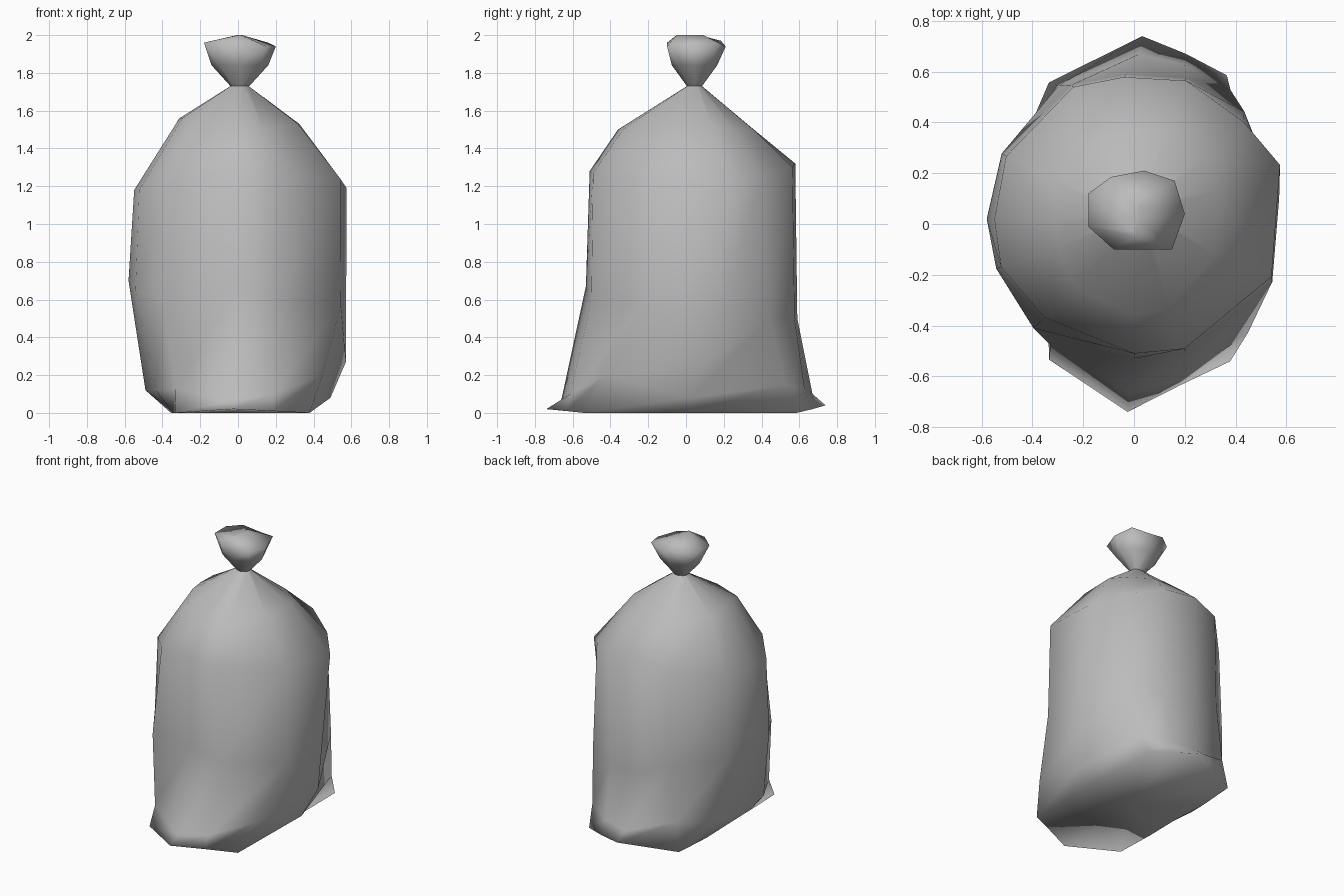
import bpy
import bmesh
from math import radians, cos, sin

cube = bpy.data.objects.get("Cube")
if cube:
    bpy.data.objects.remove(cube, do_unlink=True)

# One plain colour for the whole sack
plastic = bpy.data.materials.new("grey_plastic")
plastic.use_nodes = True
plastic.diffuse_color = (0.5, 0.5, 0.5, 1)
plastic.node_tree.nodes["Principled BSDF"].inputs["Base Color"].default_value = (0.5, 0.5, 0.5, 1)

# Folds around the sack: angle at the floor, angle higher up,
# then (reach, height) from floor to shoulder
FOLDS = [
    (0, 22, [(.37, 0), (.49, .08), (.58, .27), (.62, 1.19), (.35, 1.53)]),
    (58, 43, [(.69, 0), (.65, .15), (.62, .5), (.59, 1.25), (.38, 1.5)]),
    (73, 70, [(.7, .02), (.66, .12), (.61, .5), (.6, 1.3), (.38, 1.5)]),
    (87, 94, [(.74, .04), (.67, .1), (.59, .5), (.58, 1.32), (.36, 1.5)]),
    (121, 114, [(.65, 0), (.62, .2), (.6, .6), (.59, 1.27), (.36, 1.52)]),
    (142, 152, [(.45, 0), (.54, .15), (.59, .6), (.57, 1.2), (.36, 1.55)]),
    (180, 178, [(.34, 0), (.49, .12), (.58, .7), (.55, 1.18), (.31, 1.56)]),
    (215, 198, [(.42, 0), (.51, .12), (.57, .65), (.55, 1.18), (.31, 1.56)]),
    (238, 226, [(.63, 0), (.58, .13), (.57, .6), (.51, 1.23), (.34, 1.52)]),
    (268, 270, [(.74, .02), (.66, .07), (.53, .67), (.51, 1.28), (.36, 1.5)]),
    (286, 292, [(.66, .01), (.64, .1), (.54, .6), (.53, 1.27), (.36, 1.5)]),
    (305, 339, [(.66, 0), (.62, .2), (.59, .57), (.58, 1.24), (.34, 1.53)]),
]
NECK = (.01, .045)


def fold_point(fold, level):
    low, high, profile = fold
    reach, height = profile[level]
    angle = radians(low + (high - low) * min(1, height / .6))
    return reach * cos(angle), reach * sin(angle), height


def oval(centre, rx, ry, height, sides):
    """Ring of points around a vertical axis."""
    angles = [radians(360 * i / sides) for i in range(sides)]
    return [(centre[0] + rx * cos(a), centre[1] + ry * sin(a), height) for a in angles]


def neck_ring(folds):
    """Tight ring whose points line up with the folds below."""
    angles = [radians(fold[1]) for fold in folds]
    return [(NECK[0] + .05 * cos(a), NECK[1] + .04 * sin(a), 1.73) for a in angles]


def build_skin(name, rings, bottom=None, top=None):
    """Join rings into a smooth skin, closing the ends with fans."""
    bm = bmesh.new()
    loops = [[bm.verts.new(p) for p in ring] for ring in rings]
    sides = len(rings[0])
    for lower, upper in zip(loops, loops[1:]):
        for i in range(sides):
            j = (i + 1) % sides
            bm.faces.new((lower[i], lower[j], upper[j], upper[i]))
    for loop, point in ((loops[0], bottom), (loops[-1], top)):
        if point:
            tip = bm.verts.new(point)
            for i in range(sides):
                bm.faces.new((loop[i], loop[(i + 1) % sides], tip))
    bmesh.ops.recalc_face_normals(bm, faces=bm.faces[:])
    for face in bm.faces:
        face.smooth = True
    mesh = bpy.data.meshes.new(name)
    bm.to_mesh(mesh)
    bm.free()
    mesh.materials.append(plastic)
    obj = bpy.data.objects.new(name, mesh)
    bpy.context.collection.objects.link(obj)


# Sack body, gathered in at the neck
body = [[fold_point(fold, level) for fold in FOLDS] for level in range(5)]
body.append(neck_ring(FOLDS))
build_skin("sack_body", body, bottom=(.02, 0, 0))

# Flared tuft above the tie, with an uneven rim and a low domed top
rim = [(.2, .04, 1.94), (.16, .17, 1.96), (.04, .21, 1.94), (-.09, .185, 1.97),
       (-.18, .12, 1.96), (-.18, -.01, 1.96), (-.08, -.1, 1.96), (.15, -.1, 1.94)]
sides = len(rim)
tuft = [oval(NECK, .05, .04, 1.73, sides), oval(NECK, .15, .12, 1.84, sides), rim,
        oval((.01, .02), .015, .07, 2, sides)]
build_skin("sack_tuft", tuft, top=(.01, .02, 2))
